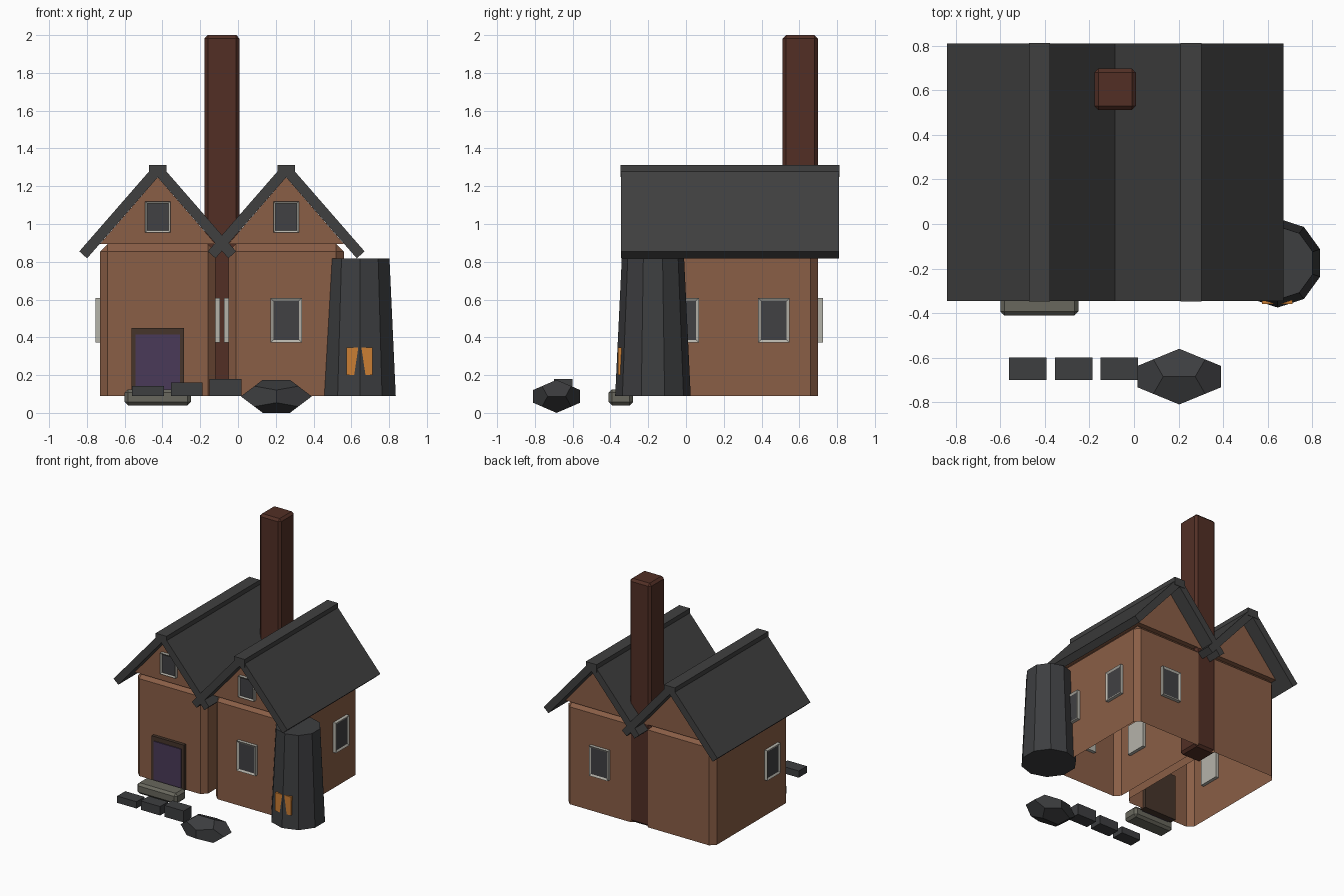
import bpy, bmesh, math
from mathutils import Vector

if "Cube" in bpy.data.objects:
    bpy.data.objects.remove(bpy.data.objects["Cube"])


def material(name, hexcode):
    """Flat colour from an sRGB hex code."""
    m = bpy.data.materials.new(name)
    srgb = [int(hexcode[i:i + 2], 16) / 255 for i in (0, 2, 4)]
    lin = [c / 12.92 if c < 0.04045 else ((c + 0.055) / 1.055) ** 2.4 for c in srgb]
    m.diffuse_color = (*lin, 1)
    m.use_nodes = True
    m.node_tree.nodes["Principled BSDF"].inputs["Base Color"].default_value = m.diffuse_color
    return m


WALL = material("clay_wall", "8A5E46")
ROOF = material("slate", "404040")
BRICK = material("chimney_brick", "522F25")
FRAME = material("pale_frame", "B5B3AA")
GLASS = material("dark_glass", "414143")
WOOD = material("dark_wood", "46352B")
DOOR = material("purple_door", "4A3A58")
STEP = material("step_stone", "68675D")
ROCK = material("dark_stone", "3D3E40")
AMBER = material("amber", "CB7E34")


def finish(name, bm, *mats):
    bmesh.ops.recalc_face_normals(bm, faces=bm.faces)
    me = bpy.data.meshes.new(name)
    bm.to_mesh(me)
    bm.free()
    for m in mats:
        me.materials.append(m)
    ob = bpy.data.objects.new(name, me)
    bpy.context.collection.objects.link(ob)
    return ob


def box_mesh(lo, hi, bevel=0, open_bottom=False):
    bm = bmesh.new()
    bmesh.ops.create_cube(bm, size=1)
    for v in bm.verts:
        v.co = Vector([(a + b) / 2 + c * (b - a) for a, b, c in zip(lo, hi, v.co)])
    if open_bottom:
        bm.faces.ensure_lookup_table()
        low = [f for f in bm.faces if f.calc_center_median().z < lo[2] + 1e-4]
        bmesh.ops.delete(bm, geom=low, context='FACES_ONLY')
    if bevel:
        edges = [e for e in bm.edges if not e.is_boundary]
        bmesh.ops.bevel(bm, geom=edges, offset=bevel, segments=1, affect='EDGES')
    return bm


def box(name, lo, hi, mat, bevel=0, open_bottom=False):
    return finish(name, box_mesh(lo, hi, bevel, open_bottom), mat)


def prism(name, profile, y0, y1, mat):
    """Extrude an (x, z) profile along y."""
    bm = bmesh.new()
    face = bm.faces.new([bm.verts.new((x, y0, z)) for x, z in profile])
    ext = bmesh.ops.extrude_face_region(bm, geom=[face])
    for v in ext["geom"]:
        if isinstance(v, bmesh.types.BMVert):
            v.co.y = y1
    return finish(name, bm, mat)


def window(name, centre, width, height, facing, border=0.02):
    """Slab straddling the wall with a sunken pane on the outer face."""
    c, n = Vector(centre), Vector(facing)
    side = Vector((abs(n.y), abs(n.x), 0))
    half = side * width / 2 + Vector((0, 0, height / 2)) + Vector((abs(n.x), abs(n.y), 0)) * 0.025
    bm = box_mesh(c - half, c + half)
    bm.normal_update()
    outer = [f for f in bm.faces if f.normal.dot(n) > 0.9]
    bmesh.ops.inset_region(bm, faces=outer, thickness=border, depth=0)
    for v in outer[0].verts:
        v.co -= n * 0.008
    outer[0].material_index = 1
    finish(name, bm, FRAME, GLASS)


# Twin gabled houses
Y0, Y1, BASE, TOP, HALF = -0.24, 0.70, 0.09, 0.895, 0.305
for tag, cx in (("left", -0.425), ("right", 0.255)):
    box(tag + "_house_walls", (cx - HALF, Y0, BASE), (cx + HALF, Y1, TOP), WALL, 0.04, True)
    prism(tag + "_gable", [(cx - HALF, TOP), (cx + HALF, TOP), (cx, 1.247)], Y0, Y1, WALL)
    for side, s in (("left", -1), ("right", 1)):
        slab = [(-0.415, 0.855), (-0.374, 0.818), (0, 1.247), (-0.041, 1.284)]
        prism(f"{tag}_house_{side}_roof", [(cx - s * x, z) for x, z in slab], -0.345, 0.81, ROOF)
        window(f"{tag}_house_{side}_window", (cx + s * HALF, -0.015, 0.49), 0.165, 0.235, (s, 0, 0))
    box(tag + "_ridge_cap", (cx - 0.047, -0.348, 1.25), (cx + 0.047, 0.813, 1.312), ROOF)
    window(tag + "_gable_window", (cx, Y0, 1.037), 0.135, 0.165, (0, -1, 0), 0.016)

# Extra windows of the right house
window("front_window", (0.255, Y0, 0.49), 0.165, 0.235, (0, -1, 0))
window("back_window", (0.255, Y1, 0.49), 0.165, 0.235, (0, 1, 0))
window("right_rear_window", (0.56, 0.465, 0.49), 0.165, 0.235, (1, 0, 0))

# Chimney between the houses
box("chimney", (-0.178, 0.512, BASE), (0.008, 0.698, 2.0), BRICK, 0.018)

# Door with frame and step
box("door_frame", (-0.565, -0.265, BASE), (-0.285, -0.215, 0.45), WOOD)
box("door", (-0.543, -0.272, BASE), (-0.307, -0.225, 0.415), DOOR)
box("door_step", (-0.60, -0.41, 0.04), (-0.25, -0.28, 0.125), STEP, 0.018)

# Ten-sided tapered tower
bm = bmesh.new()
bmesh.ops.create_cone(bm, cap_ends=True, segments=10, radius1=0.2, radius2=0.165, depth=0.727)
bm.verts.ensure_lookup_table()
turn = math.pi / 2 - math.atan2(bm.verts[0].co.y, bm.verts[0].co.x)
for v in bm.verts:
    a = math.atan2(v.co.y, v.co.x) + turn
    r = v.co.xy.length
    v.co = (0.645 + r * math.cos(a), -0.175 + r * math.sin(a), v.co.z + 0.4535)
finish("tower", bm, ROCK)

# Glowing tower openings
for tag, s in (("left", -1), ("right", 1)):
    xs = sorted((0.6435 + s * 0.004, 0.6435 + s * 0.068))
    box(tag + "_tower_light", (xs[0], -0.36, 0.2), (xs[1], -0.32, 0.345), AMBER)

# Path stones, each a little taller
for i, top in enumerate((0.143, 0.16, 0.18)):
    x = -0.56 + i * 0.205
    box(f"path_stone_{i + 1}", (x, -0.70, BASE), (x + 0.168, -0.60, top), ROCK)

# Squashed twelve-faced boulder
PHI = (1 + 5 ** 0.5) / 2
pts = [(x, y, z) for x in (-1, 1) for y in (-1, 1) for z in (-1, 1)]
for a in (-1, 1):
    for b in (-1, 1):
        pts += [(0, a * PHI, b / PHI), (a / PHI, 0, b * PHI), (a * PHI, b / PHI, 0)]
bm = bmesh.new()
for x, y, z in pts:
    bm.verts.new((0.203 + x * 0.188 / PHI, -0.685 + y * 0.125 / PHI, 0.0875 + z * 0.0875 / PHI))
bmesh.ops.convex_hull(bm, input=bm.verts[:])
bmesh.ops.dissolve_limit(bm, angle_limit=0.02, verts=bm.verts[:], edges=bm.edges[:])
finish("boulder", bm, ROCK)
